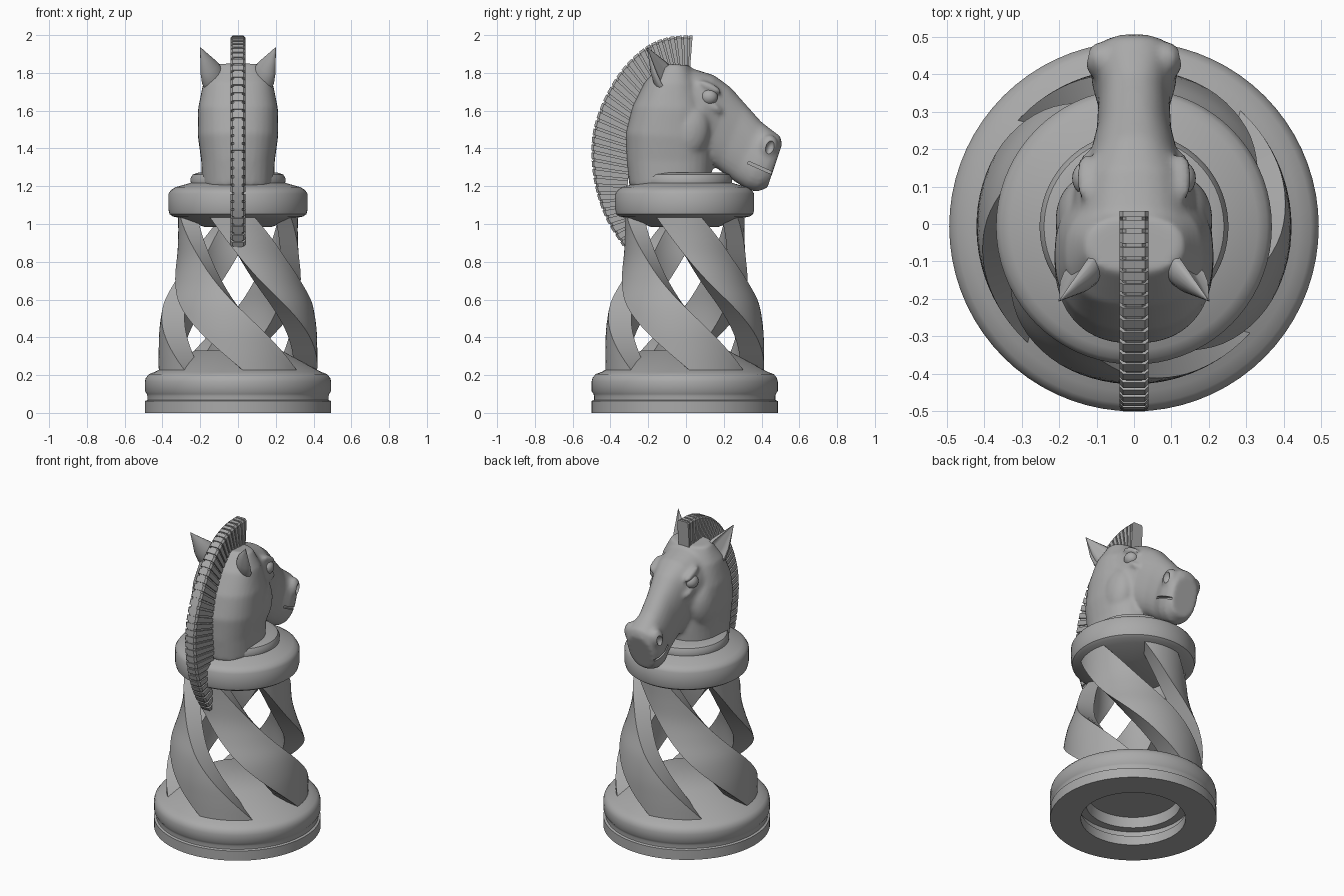
import bpy, bmesh, math
from mathutils import Vector, Matrix, Euler

if "Cube" in bpy.data.objects:
    bpy.data.objects.remove(bpy.data.objects["Cube"])

stone = bpy.data.materials.new("grey_stone")
stone.diffuse_color = (0.40, 0.40, 0.40, 1)
stone.use_nodes = True
stone.node_tree.nodes["Principled BSDF"].inputs["Base Color"].default_value = stone.diffuse_color
CY = -0.007  # axis of the turned parts


def add(name, bm, angle=35):
    bmesh.ops.recalc_face_normals(bm, faces=bm.faces)
    me = bpy.data.meshes.new(name)
    bm.to_mesh(me)
    bm.free()
    ob = bpy.data.objects.new(name, me)
    bpy.context.collection.objects.link(ob)
    me.materials.append(stone)
    shade(ob, angle)
    return ob


def shade(ob, angle=35):
    bpy.ops.object.select_all(action='DESELECT')
    ob.select_set(True)
    bpy.context.view_layer.objects.active = ob
    bpy.ops.object.shade_smooth_by_angle(angle=math.radians(angle))


def skin(bm, rings):
    """Bridge rings of points into a capped solid."""
    vs = [[bm.verts.new(p) for p in r] for r in rings]
    n = len(vs[0])
    for a, b in zip(vs, vs[1:]):
        for i in range(n):
            j = (i + 1) % n
            bm.faces.new((a[i], a[j], b[j], b[i]))
    bm.faces.new(vs[0])
    bm.faces.new(vs[-1])


def lathe(name, profile, n=72):
    bm = bmesh.new()
    turn = [math.tau * i / n for i in range(n)]
    skin(bm, [[(r * math.cos(a), CY + r * math.sin(a), z) for a in turn] for r, z in profile])
    return add(name, bm)


def loft(bm, sections, n=32, power=0.85):
    """Sections: (y, z) of one side, (y, z) of the other, half width in x."""
    rings = []
    for y1, z1, y2, z2, w in sections:
        m, h = Vector((0, (y1 + y2) / 2, (z1 + z2) / 2)), Vector((0, (y1 - y2) / 2, (z1 - z2) / 2))
        ring = []
        for i in range(n):
            c, s = math.cos(math.tau * i / n), math.sin(math.tau * i / n)
            c, s = (math.copysign(abs(t) ** power, t) for t in (c, s))
            ring.append(m + h * c + Vector((w * s, 0, 0)))
        rings.append(ring)
    skin(bm, rings)


def ball(bm, loc, radii, rot=(0, 0, 0)):
    mat = Matrix.Translation(loc) @ Euler(rot).to_matrix().to_4x4() @ Matrix.Diagonal((*radii, 1))
    bmesh.ops.create_uvsphere(bm, u_segments=24, v_segments=14, radius=1, matrix=mat)


def lerp_path(pts, t):
    f = t * (len(pts) - 1)
    i = min(int(f), len(pts) - 2)
    p = [Vector(pts[max(0, min(len(pts) - 1, i + k))]) for k in (-1, 0, 1, 2)]
    u = f - i
    return 0.5 * (2 * p[1] + (p[2] - p[0]) * u + (2 * p[0] - 5 * p[1] + 4 * p[2] - p[3]) * u * u
                  + (3 * p[1] - p[0] - 3 * p[2] + p[3]) * u ** 3)


# base with hollow underside
lathe("base", [(0.27, 0.165), (0.28, 0.10), (0.33, 0.10), (0.33, 0.065), (0.31, 0.06), (0.31, 0),
               (0.493, 0), (0.493, 0.063), (0.48, 0.068), (0.48, 0.09), (0.483, 0.10), (0.493, 0.115),
               (0.493, 0.165), (0.488, 0.185), (0.472, 0.205), (0.44, 0.217), (0.23, 0.33)])
# collar with rounded seat for the neck
lathe("collar", [(0.18, 0.985), (0.30, 1.03), (0.345, 1.04), (0.362, 1.052), (0.368, 1.075), (0.368, 1.16),
                 (0.355, 1.18), (0.33, 1.195), (0.25, 1.218), (0.252, 1.24), (0.24, 1.262), (0.21, 1.272)])

# four twisted columns, flaring towards the base
radii = [(0.42, 0), (0.42, 0), (0.415, 0), (0.395, 0), (0.355, 0), (0.325, 0), (0.317, 0), (0.317, 0)]
for k in range(4):
    bm = bmesh.new()
    rings = []
    for s in range(33):
        t = s / 32
        z = 0.215 + 0.835 * t
        ro = lerp_path(radii, t).x
        width = 44 + 6 * math.sin(math.pi * t)
        start = math.radians(3 + 90 * k - 150 * (z - 0.23) - (width - 44) / 2)
        arc = [start + math.radians(width) * i / 8 for i in range(9)]
        rings.append([(r * math.sin(a), CY - r * math.cos(a), z)
                      for r, aa in ((ro, arc), (ro * 0.7, arc[::-1])) for a in aa])
    skin(bm, rings)
    add("twisted_column_%d" % (k + 1), bm)

# mane: alternating wide and narrow wedges along an arc
outer = [(0.035, 1.998), (-0.09, 1.99), (-0.21, 1.94), (-0.33, 1.83), (-0.425, 1.68),
         (-0.488, 1.51), (-0.5, 1.35), (-0.477, 1.18), (-0.42, 1.02), (-0.33, 0.875)]
inner = [(0.02, 1.80), (-0.05, 1.80), (-0.13, 1.76), (-0.20, 1.68), (-0.26, 1.56),
         (-0.29, 1.44), (-0.30, 1.31), (-0.31, 1.18), (-0.31, 1.05), (-0.29, 0.92)]
bm = bmesh.new()
N = 34
for i in range(N):
    for a, b, w, d in ((0, 0.72, 0.039, 0), (0.72, 1, 0.031, 0.006)):
        rings = []
        for t in ((i + a) / N, (i + b) / N):
            o, n = lerp_path(outer, t), lerp_path(inner, t)
            o = o + (n - o).normalized() * d
            e = o + (n - o).normalized() * 0.012
            rings.append([(-w, *n), (-w, *e), (-w + 0.01, *o), (w - 0.01, *o), (w, *e), (w, *n)])
        skin(bm, rings)
add("mane", bm, 20)

# head and neck blended into one skin
bm = bmesh.new()
loft(bm, [(-0.30, 1.20, 0.13, 1.20, 0.19), (-0.315, 1.34, 0.14, 1.33, 0.195), (-0.32, 1.48, 0.14, 1.45, 0.213),
          (-0.285, 1.62, 0.12, 1.60, 0.212), (-0.22, 1.75, 0.07, 1.74, 0.185), (-0.13, 1.85, 0.02, 1.84, 0.13)])
loft(bm, [(-0.13, 1.84, -0.12, 1.55, 0.13), (0.03, 1.825, -0.02, 1.37, 0.17), (0.15, 1.787, 0.03, 1.34, 0.158),
          (0.235, 1.725, 0.10, 1.33, 0.12), (0.315, 1.635, 0.17, 1.29, 0.10), (0.40, 1.54, 0.25, 1.23, 0.095),
          (0.465, 1.49, 0.32, 1.185, 0.115), (0.50, 1.465, 0.37, 1.17, 0.11), (0.508, 1.42, 0.43, 1.19, 0.09)])
for s in (-1, 1):
    ball(bm, (s * 0.125, 0.01, 1.49), (0.085, 0.115, 0.16), (-0.2, 0, 0))    # cheek
    ball(bm, (s * 0.125, 0.125, 1.725), (0.03, 0.07, 0.022), (-0.45, 0, 0))  # brow
    ball(bm, (s * 0.13, 0.14, 1.625), (0.022, 0.06, 0.02), (-0.6, 0, 0))     # lower lid
    ball(bm, (s * 0.085, 0.435, 1.41), (0.045, 0.05, 0.065), (-0.3, 0, 0))   # nostril swelling
head = add("head", bm)


def apply(kind, **props):
    m = head.modifiers.new(kind, kind)
    for key, val in props.items():
        setattr(m, key, val)
    bpy.context.view_layer.objects.active = head
    bpy.ops.object.modifier_apply(modifier=m.name)


apply('REMESH', mode='VOXEL', voxel_size=0.012)
apply('SMOOTH', factor=0.5, iterations=6)

# nostril and mouth cutters
bm = bmesh.new()
for s in (-1, 1):
    ball(bm, (s * 0.135, 0.445, 1.405), (0.035, 0.024, 0.04), (-0.3, 0, 0))
    mat = (Matrix.Translation((s * 0.15, 0.42, 1.285)) @ Matrix.Rotation(-0.42, 4, 'X')
           @ Matrix.Diagonal((0.13, 0.2, 0.014, 1)))
    bmesh.ops.create_cube(bm, size=1, matrix=mat)
cutter = add("face_cutter", bm)
cutter.hide_render = True
apply('BOOLEAN', operation='DIFFERENCE', object=cutter, solver='EXACT')
bpy.data.objects.remove(cutter)
head.data.materials.clear()
head.data.materials.append(stone)
shade(head, 40)

# eyes and pointed ears with a hollow facing outward and forward
for s, side in ((-1, "left"), (1, "right")):
    bm = bmesh.new()
    ball(bm, (s * 0.125, 0.122, 1.672), (0.04, 0.046, 0.042))
    add(side + "_eye", bm)
    bm = bmesh.new()
    base, tip = Vector((s * 0.12, -0.09, 1.74)), Vector((s * 0.20, -0.205, 1.935))
    q = (tip - base).normalized()
    front = Vector((s * 0.6, 0.8, 0))
    front = (front - q * front.dot(q)).normalized()
    across = q.cross(front)
    rings = []
    for t, r in ((0, 0.07), (0.2, 0.075), (0.45, 0.06), (0.7, 0.033), (0.88, 0.014), (1, 0.002)):
        ring = []
        for i in range(20):
            c, d = math.cos(math.tau * i / 20), math.sin(math.tau * i / 20)
            f = c if c < 0 else c * (0.5 if abs(d) > 0.7 else 0)
            ring.append(base.lerp(tip, t) + front * f * r * 0.8 + across * d * r)
        rings.append(ring)
    skin(bm, rings)
    add(side + "_ear", bm, 50)
